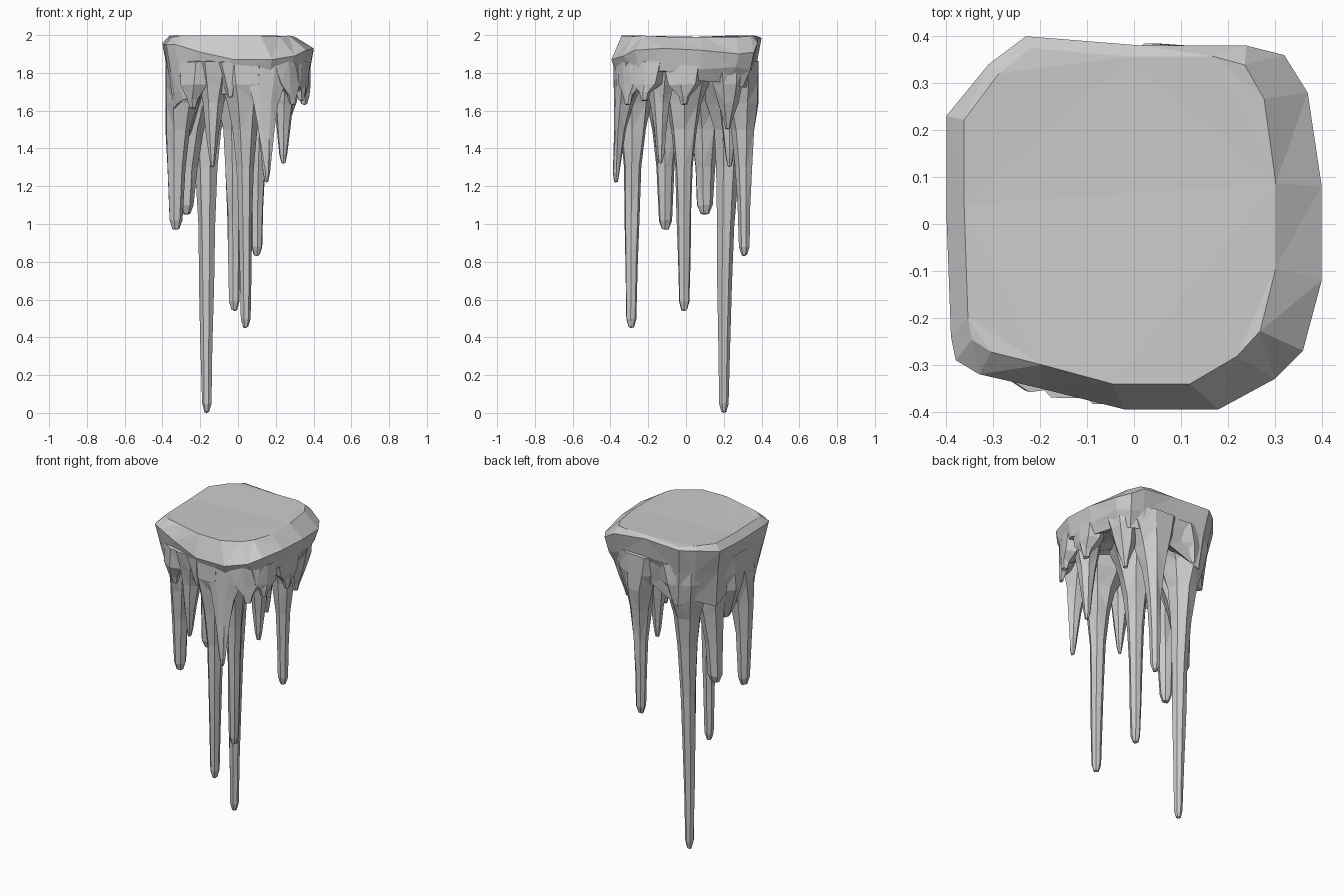
import bpy
import bmesh
import math
import random
from mathutils import Vector

random.seed(4)

cube = bpy.data.objects.get("Cube")
if cube:
    bpy.data.objects.remove(cube, do_unlink=True)

stone = bpy.data.materials.new("grey_stone")
stone.use_nodes = True
colour = (0.6, 0.6, 0.6, 1)
stone.diffuse_color = colour
stone.node_tree.nodes["Principled BSDF"].inputs["Base Color"].default_value = colour


def loft(name, rings, end, start=None):
    """Skin a list of rings into one closed, faceted, triangulated mesh."""
    bm = bmesh.new()
    loops = [[bm.verts.new(p) for p in ring] for ring in rings]
    count = len(loops[0])
    for a, b in zip(loops, loops[1:]):
        for i in range(count):
            j = (i + 1) % count
            bm.faces.new((a[i], a[j], b[j], b[i]))
    for ring, tip in ((loops[0], start), (loops[-1], end)):
        if tip is None:
            bm.faces.new(ring)
        else:
            centre = bm.verts.new(tip)
            for i in range(count):
                bm.faces.new((ring[i], ring[(i + 1) % count], centre))
    bmesh.ops.recalc_face_normals(bm, faces=bm.faces)
    bmesh.ops.triangulate(bm, faces=bm.faces)
    mesh = bpy.data.meshes.new(name)
    bm.to_mesh(mesh)
    bm.free()
    mesh.materials.append(stone)
    obj = bpy.data.objects.new(name, mesh)
    bpy.context.scene.collection.objects.link(obj)


def jitter(amount):
    return random.uniform(-amount, amount)


# Cap: flat top, uneven rim, a tapering skirt lower at the back left, hollow below
rim = [Vector(p) for p in (
    (-.4, .23, 1.96), (-.31, .34, 1.98), (-.23, .4, 1.985), (.02, .38, 1.985),
    (.24, .38, 1.96), (.32, .36, 1.91), (.37, .28, 1.9), (.4, .08, 1.92),
    (.4, -.12, 1.93), (.36, -.27, 1.92), (.3, -.33, 1.89), (.18, -.395, 1.87),
    (-.02, -.395, 1.87), (-.2, -.35, 1.91), (-.33, -.32, 1.95),
    (-.38, -.29, 1.95), (-.39, -.24, 1.95), (-.4, .03, 1.95))]


def cap_ring(scale, height, noise, hang=0.0):
    ring = []
    for p in rim:
        drop = hang * (max(p.y, 0) * .5 - p.x)
        ring.append((p.x * scale + jitter(noise / 2), p.y * scale + jitter(noise / 2),
                     height - drop + jitter(noise)))
    return ring


shoulder = [(p.x * .83 - .03, p.y * .9 + .015, 2 - random.uniform(0, .012))
            for p in rim]
loft("cap", [shoulder, rim, cap_ring(.94, 1.82, .015),
             cap_ring(.85, 1.71, .025, .2), cap_ring(.72, 1.73, .02, .16),
             cap_ring(.58, 1.79, .02), cap_ring(.3, 1.82, .01)],
     end=(0, 0, 1.82))


# Icicles: tapering spikes whose roots flare into the cap
FLARE = ((1.3, .004), (1.5, .018), (1.64, .04), (1.74, .07), (1.86, .11))
LIMIT = .385


def icicle(name, tip, root, radius, spread=1.0, sides=7):
    tip = Vector(tip)
    length = FLARE[-1][0] - tip.z
    levels = [(tip.z + .005, radius * .55), (tip.z + .05, radius)]
    steps = max(1, round((1.3 - tip.z) / .3))
    for i in range(1, steps):
        z = tip.z + .05 + (1.25 - tip.z) * i / steps
        levels.append((z, radius + (z - tip.z) * .021))
    for z, flare in FLARE:
        if z > tip.z + .09:
            levels.append((z, radius + (z - tip.z) * .021 + flare * spread))
    rings = []
    turn = random.uniform(0, math.tau)
    for z, r in levels:
        t = ((z - tip.z) / length) ** 2
        x = tip.x + (root[0] - tip.x) * t
        y = tip.y + (root[1] - tip.y) * t
        ring = []
        for i in range(sides):
            a = turn + math.tau * i / sides
            rr = r * (1.03 + jitter(.08))
            px, py = x + rr * math.cos(a), y + rr * math.sin(a)
            # keep flared roots inside the rounded cap outline
            reach = (abs(px) ** 3 + abs(py) ** 3) ** (1 / 3)
            k = min(1, LIMIT / reach) if z > 1.4 else 1
            ring.append((px * k, py * k, z + jitter(.004)))
        rings.append(ring)
    loft(name, rings, end=(root[0], root[1], 1.87), start=tip)


icicle("longest_icicle", (-.165, .2, 0), (-.17, .24), .024, 1.5)
icicle("front_long_icicle", (.04, -.29, .45), (.03, -.27), .026, 1.1)
icicle("centre_icicle", (-.02, -.01, .54), (-.02, -.01), .028)
icicle("back_icicle", (.1, .31, .83), (.12, .29), .028, 1.2)
icicle("left_edge_icicle", (-.33, -.11, .97), (-.31, -.11), .034, 1.4)
icicle("left_slanted_icicle", (-.275, .1, 1.05), (-.2, .1), .042, 1.3)
icicle("left_web", (-.29, .02, 1.44), (-.29, .04), .045, 1.1)
icicle("front_edge_icicle", (.15, -.37, 1.22), (.14, -.32), .018)
icicle("right_icicle", (.24, -.135, 1.32), (.25, -.13), .02, .6)
icicle("front_small_icicle", (-.135, -.29, 1.3), (-.12, -.26), .018, .8)
icicle("inner_back_icicle", (.04, .23, 1.3), (.04, .24), .02, .8)
icicle("back_right_icicle", (.25, .22, 1.5), (.27, .22), .024, .7)

# Stubs: short drips around the front and right of the rim
stubs = [(-.24, -.29, 1.61), (.29, -.31, 1.63), (.335, -.22, 1.65),
         (.35, -.01, 1.63), (-.04, -.34, 1.67)]
for number, tip in enumerate(stubs, 1):
    icicle(f"rim_stub_{number}", tip, (tip[0] * .95, tip[1] * .95), .03, .7, 6)
